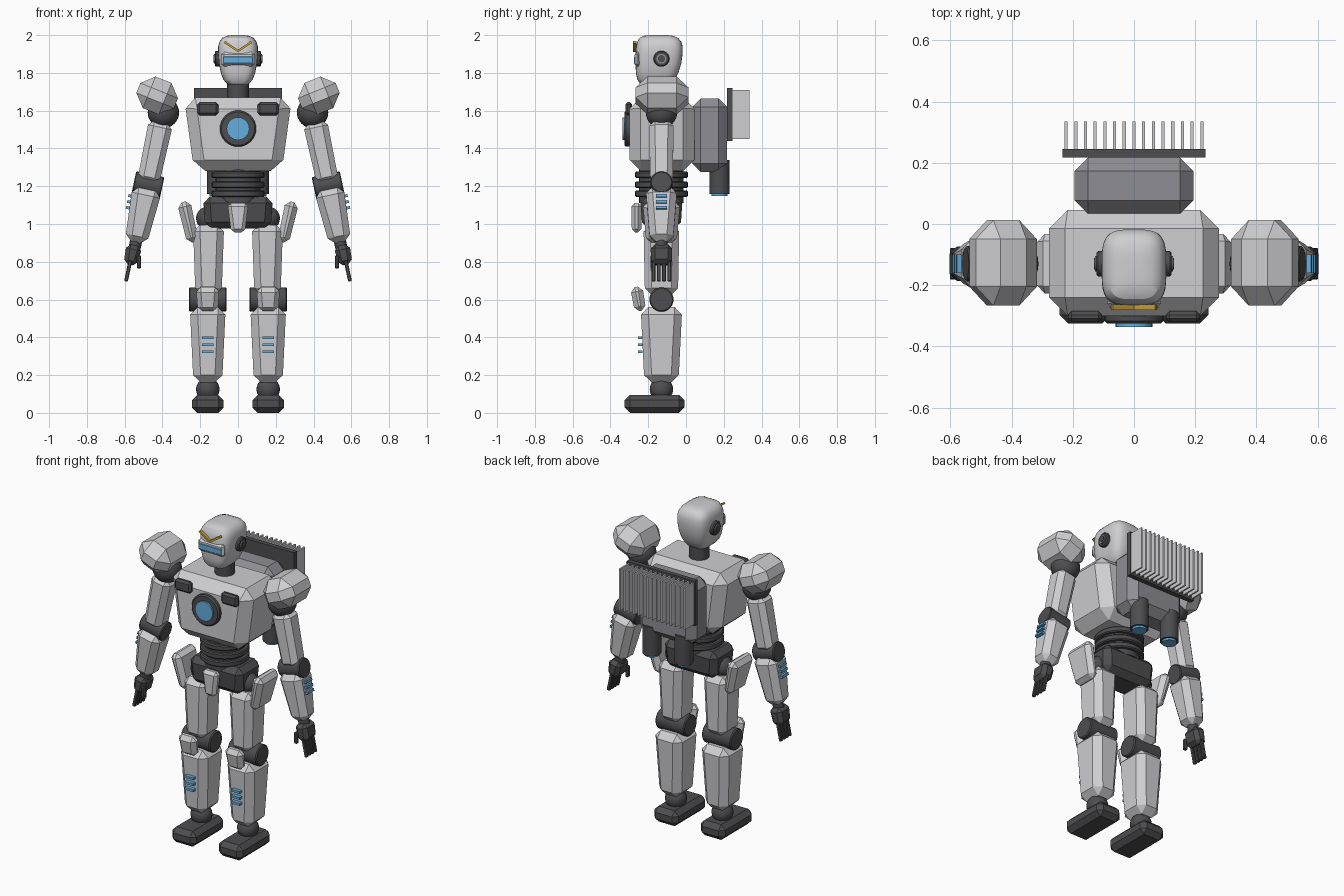
import bpy, bmesh, math
from mathutils import Matrix, Vector

if "Cube" in bpy.data.objects:
    bpy.data.objects.remove(bpy.data.objects["Cube"])

def material(name, r, g, b):
    m = bpy.data.materials.new(name)
    m.diffuse_color = (r, g, b, 1)
    m.use_nodes = True
    m.node_tree.nodes["Principled BSDF"].inputs["Base Color"].default_value = m.diffuse_color
    return m

SILVER = material("silver armour", 0.62, 0.62, 0.64)
DARK = material("dark joints", 0.075, 0.075, 0.08)
GREY = material("mid grey pack", 0.27, 0.27, 0.30)
BLUE = material("blue glow", 0.13, 0.42, 0.72)
GOLD = material("gold trim", 0.60, 0.37, 0.04)
I4 = Matrix.Identity(4)
YC = -0.13  # depth of the body axis

def finish(name, bm, mat, matrix):
    """Smooth shallow edges, keep steep ones sharp, and add the object."""
    bmesh.ops.recalc_face_normals(bm, faces=bm.faces)
    for f in bm.faces:
        f.smooth = True
    for e in bm.edges:
        e.smooth = e.calc_face_angle(0) < math.radians(28)
    me = bpy.data.meshes.new(name)
    bm.to_mesh(me)
    bm.free()
    me.materials.append(mat)
    ob = bpy.data.objects.new(name, me)
    ob.matrix_world = matrix
    bpy.context.collection.objects.link(ob)
    return ob

def rot(axis, deg):
    return Matrix.Rotation(math.radians(deg), 4, axis)

def box(name, c, size, mat, bevel=0.0, top=(1, 1), bot=(1, 1), r=I4, frame=I4):
    """Chamfered box whose top and bottom can be scaled."""
    bm = bmesh.new()
    bmesh.ops.create_cube(bm, size=1)
    for v in bm.verts:
        k = top if v.co.z > 0 else bot
        v.co = Vector((v.co.x * size[0] * k[0], v.co.y * size[1] * k[1], v.co.z * size[2]))
    if bevel:
        bmesh.ops.bevel(bm, geom=bm.edges[:], offset=bevel, segments=1,
                        profile=0.5, affect='EDGES', clamp_overlap=True)
    return finish(name, bm, mat, frame @ Matrix.Translation(c) @ r)

def cyl(name, c, radius, length, axis, mat, frame=I4, bevel=0.0):
    bm = bmesh.new()
    bmesh.ops.create_cone(bm, cap_ends=True, segments=32, radius1=radius, radius2=radius, depth=length)
    if bevel:
        rim = [e for e in bm.edges if any(len(f.verts) > 4 for f in e.link_faces)]
        bmesh.ops.bevel(bm, geom=rim, offset=bevel, segments=1, profile=0.5, affect='EDGES')
    r = {'X': rot('Y', 90), 'Y': rot('X', 90), 'Z': I4}[axis]
    return finish(name, bm, mat, frame @ Matrix.Translation(c) @ r)

def ball(name, c, radius, mat, frame=I4):
    bm = bmesh.new()
    bmesh.ops.create_uvsphere(bm, u_segments=24, v_segments=16, radius=radius)
    return finish(name, bm, mat, frame @ Matrix.Translation(c))

# ---- head: stacked rounded-square rings (z, half width, front y, back y)
rings = [(1.735, 0.045, -0.225, -0.09), (1.745, 0.062, -0.245, -0.075), (1.765, 0.078, -0.258, -0.06),
         (1.80, 0.091, -0.265, -0.04), (1.85, 0.101, -0.268, -0.025), (1.90, 0.106, -0.267, -0.018),
         (1.94, 0.105, -0.264, -0.018), (1.965, 0.098, -0.258, -0.025), (1.985, 0.083, -0.246, -0.042),
         (1.996, 0.06, -0.225, -0.065), (2.0, 0.03, -0.19, -0.10)]
bm = bmesh.new()
loops = []
N = 40
for z, w, yf, yb in rings:
    loop = []
    for i in range(N):
        a = 2 * math.pi * i / N
        ca, sa = math.cos(a), math.sin(a)
        px = math.copysign(abs(ca) ** 0.55, ca)
        py = math.copysign(abs(sa) ** 0.55, sa)
        loop.append(bm.verts.new((w * px, (yf + yb) / 2 + (yb - yf) / 2 * py, z)))
    loops.append(loop)
for a, b in zip(loops, loops[1:]):
    for i in range(N):
        bm.faces.new((a[i], a[(i + 1) % N], b[(i + 1) % N], b[i]))
bm.faces.new(loops[0])
bm.faces.new(loops[-1])
finish("head", bm, SILVER, I4)

# ---- face
box("visor_frame", (0, -0.256, 1.872), (0.178, 0.034, 0.078), SILVER, 0.014)
box("visor", (0, -0.272, 1.868), (0.16, 0.008, 0.036), BLUE, 0.003)
cyl("neck", (0, YC, 1.71), 0.057, 0.13, 'Z', DARK)

# ---- torso
box("chest", (0, -0.1275, 1.475), (0.56, 0.345, 0.39), SILVER, 0.06, top=(1.02, 1), bot=(0.83, 1))
cyl("core_ring", (0, -0.30, 1.505), 0.096, 0.05, 'Y', DARK, bevel=0.008)
cyl("core_light", (0, -0.33, 1.505), 0.06, 0.012, 'Y', BLUE)
cyl("waist_core", (0, YC, 1.21), 0.118, 0.2, 'Z', DARK)
for z in (1.26, 1.208, 1.16):
    cyl("waist_ring", (0, YC, z), 0.14, 0.034, 'Z', DARK, bevel=0.006)
box("pelvis", (0, YC, 1.06), (0.385, 0.225, 0.17), DARK, 0.035, top=(0.96, 1), bot=(0.9, 0.9))
box("front_skirt_plate", (0, -0.262, 1.033), (0.112, 0.055, 0.155), SILVER, 0.018, bot=(0.65, 0.9))

# ---- back pack with radiator
box("back_pack", (0, 0.125, 1.47), (0.39, 0.185, 0.39), GREY, 0.045)
box("radiator_plate", (0, 0.232, 1.58), (0.466, 0.028, 0.28), DARK)
for i in range(15):
    box("radiator_fin", (-0.222 + i * 0.0317, 0.29, 1.58), (0.01, 0.09, 0.26), SILVER)

# ---- mirrored parts
for s in (1, -1):
    # head details
    cyl("ear_disc", (s * 0.108, YC, 1.875), 0.042, 0.03, 'X', DARK, bevel=0.006)
    cyl("ear_ring", (s * 0.122, YC, 1.875), 0.026, 0.012, 'X', GREY)
    cyl("ear_cap", (s * 0.125, YC, 1.875), 0.019, 0.012, 'X', DARK)
    box("brow_crest", (s * 0.036, -0.272, 1.94), (0.085, 0.018, 0.012), GOLD, r=rot('Y', -s * 34))
    # chest vent and thruster
    box("chest_vent", (s * 0.16, -0.303, 1.61), (0.112, 0.036, 0.07), DARK, 0.012)
    cyl("thruster", (s * 0.11, 0.178, 1.25), 0.053, 0.18, 'Z', DARK)
    cyl("thruster_glow", (s * 0.11, 0.178, 1.155), 0.042, 0.014, 'Z', BLUE)

    # leg
    x = s * 0.16
    ball("hip_joint", (x, YC, 1.03), 0.062, DARK)
    box("hip_plate", (s * 0.263, YC, 1.01), (0.072, 0.2, 0.22), SILVER, 0.026,
        bot=(0.85, 0.8), r=rot('Y', s * 13))
    box("thigh", (s * 0.156, YC, 0.81), (0.165, 0.19, 0.37), SILVER, 0.036, bot=(0.84, 0.92))
    cyl("knee_joint", (x, YC, 0.6), 0.064, 0.2, 'X', DARK, bevel=0.006)
    box("knee_pad", (x, -0.252, 0.603), (0.125, 0.066, 0.13), SILVER, 0.025,
        bot=(0.85, 0.9), r=rot('X', 10))
    box("shin", (x, YC, 0.36), (0.19, 0.22, 0.40), SILVER, 0.04, bot=(0.8, 0.82))
    for z in (0.397, 0.36, 0.323):
        box("shin_stripe", (x, -0.243, z), (0.06, 0.024, 0.014), BLUE)
    ball("ankle", (x, YC, 0.125), 0.062, DARK)
    box("foot", (x, -0.167, 0.0475), (0.168, 0.316, 0.095), DARK, 0.028)

    # arm, hanging from the shoulder and swung outwards
    box("shoulder_armour", (s * 0.428, -0.127, 1.68), (0.215, 0.28, 0.18), SILVER, 0.062,
        r=rot('Y', -s * 22))
    arm = Matrix.Translation((s * 0.395, YC, 1.59)) @ rot('Y', -s * 12)
    ball("shoulder_joint", (0, 0, 0), 0.083, DARK, arm)
    box("upper_arm", (s * 0.002, 0, -0.215), (0.13, 0.13, 0.33), SILVER, 0.03, bot=(0.9, 0.92), frame=arm)
    cyl("elbow_joint", (0, 0, -0.392), 0.058, 0.152, 'X', DARK, arm, 0.005)
    box("forearm", (0, 0, -0.558), (0.158, 0.168, 0.29), SILVER, 0.034, bot=(0.74, 0.72), frame=arm)
    for d in (0.468, 0.50, 0.532):
        box("forearm_stripe", (s * 0.078, 0, -d), (0.024, 0.06, 0.015), BLUE, frame=arm)
    cyl("wrist", (0, 0, -0.71), 0.032, 0.06, 'Z', DARK, arm)
    box("palm", (s * 0.004, 0, -0.772), (0.085, 0.115, 0.105), DARK, 0.022, bot=(0.85, 0.95), frame=arm)
    for i in range(4):
        box("finger", (s * 0.008, -0.042 + i * 0.028, -0.858), (0.02, 0.02, 0.115), DARK, 0.004, frame=arm)
    box("thumb", (-s * 0.038, -0.045, -0.80), (0.022, 0.024, 0.07), DARK, 0.005,
        r=rot('Y', s * 12), frame=arm)
